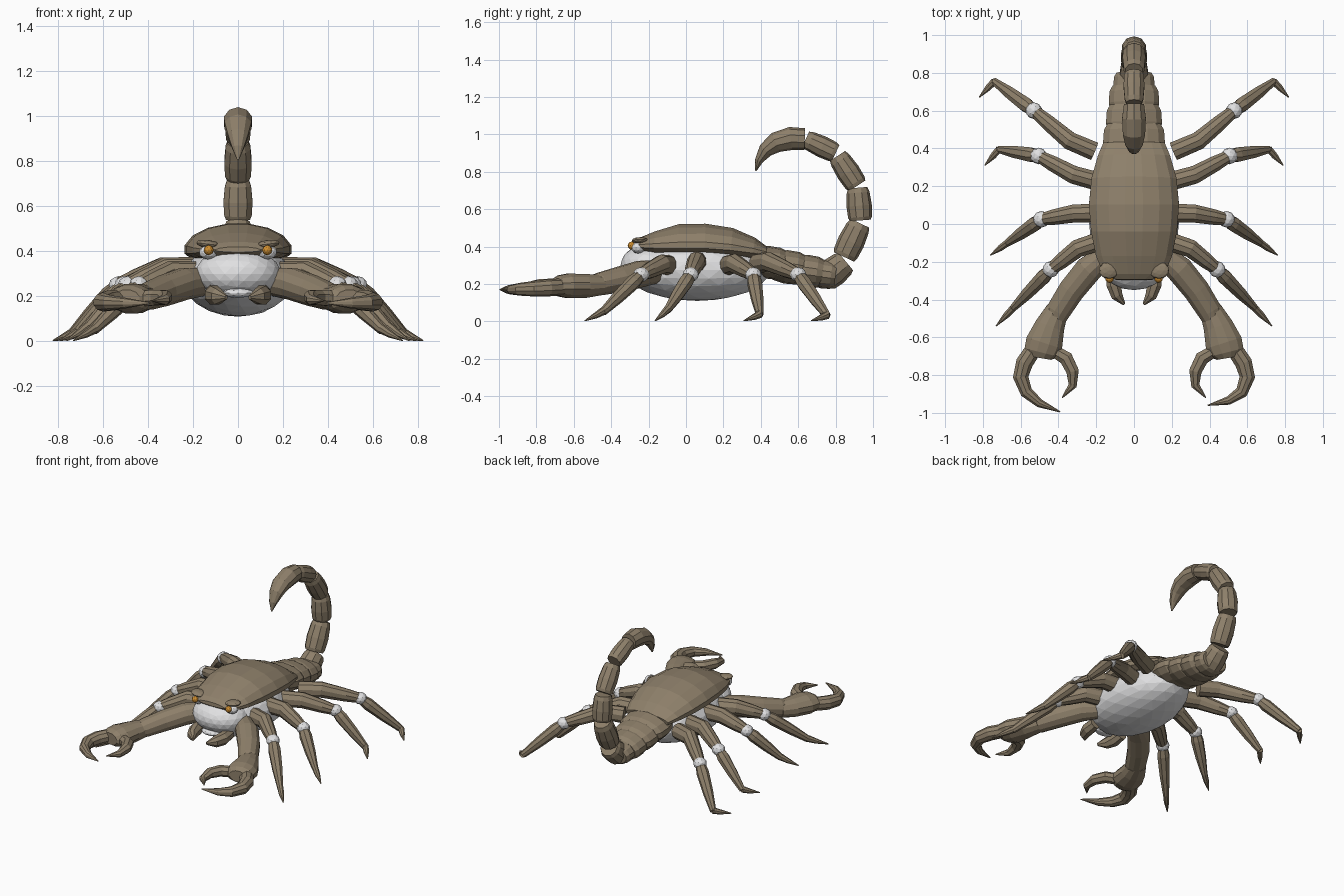
import bpy, bmesh, math
from mathutils import Vector, Matrix


def material(name, col):
    m = bpy.data.materials.new(name)
    m.diffuse_color = (*col, 1)
    return m


BROWN = material("brown_shell", (0.27, 0.215, 0.145))
WHITE = material("pale_white", (0.75, 0.75, 0.76))
ORANGE = material("amber_eye", (0.62, 0.27, 0.03))


def finish(name, bm, mat):
    bmesh.ops.recalc_face_normals(bm, faces=bm.faces[:])
    me = bpy.data.meshes.new(name)
    bm.to_mesh(me)
    bm.free()
    me.materials.append(mat)
    ob = bpy.data.objects.new(name, me)
    bpy.context.collection.objects.link(ob)
    return ob


def tube(name, rings, mat=BROWN, sides=10, side_axis=None):
    """Loft rings (x, y, z, half width, height up[, height down]) along a path."""
    bm = bmesh.new()
    pts = [Vector(r[:3]) for r in rings]
    loops = []
    for i, r in enumerate(rings):
        t = (pts[min(i + 1, len(pts) - 1)] - pts[max(i - 1, 0)]).normalized()
        side = Vector(side_axis) if side_axis else t.cross(Vector((0, 0, 1))).normalized()
        up = side.cross(t).normalized()
        down = r[5] if len(r) > 5 else r[4]
        loop = []
        for k in range(sides):
            a = 2 * math.pi * (k + 0.5) / sides
            h = r[4] if math.sin(a) > 0 else down
            loop.append(bm.verts.new(pts[i] + side * r[3] * math.cos(a) + up * h * math.sin(a)))
        loops.append(loop)
    for a, b in zip(loops, loops[1:]):
        for k in range(sides):
            n = (k + 1) % sides
            bm.faces.new((a[k], a[n], b[n], b[k]))
    bm.faces.new(loops[0])
    bm.faces.new(loops[-1])
    return finish(name, bm, mat)


def blob(name, loc, radii, mat, detail=2, tilt=0):
    bm = bmesh.new()
    bmesh.ops.create_icosphere(bm, subdivisions=detail, radius=1)
    bm.transform(Matrix.Translation(loc) @ Matrix.Rotation(tilt, 4, 'Y') @ Matrix.Diagonal((*radii, 1)))
    return finish(name, bm, mat)


# Belly, head and lip
blob("belly", (0, 0.06, 0.275), (0.243, 0.39, 0.165), WHITE, 3)
blob("head", (0, -0.19, 0.30), (0.19, 0.16, 0.115), WHITE, 3)
blob("lower_lip", (0, -0.30, 0.215), (0.07, 0.04, 0.022), WHITE)

# Domed back shell
tube("back_shell", [
    (0, -0.295, 0.405, 0.10, 0.015, 0.01), (0, -0.265, 0.402, 0.165, 0.04, 0.03),
    (0, -0.17, 0.40, 0.205, 0.082, 0.045), (0, -0.04, 0.40, 0.232, 0.122, 0.05),
    (0, 0.10, 0.40, 0.243, 0.125, 0.05), (0, 0.24, 0.39, 0.23, 0.112, 0.05),
    (0, 0.36, 0.375, 0.195, 0.075, 0.05), (0, 0.43, 0.365, 0.165, 0.035, 0.04)],
    sides=16, side_axis=(1, 0, 0))

# Abdomen rings that taper into the tail
for i, (y0, y1, z0, z1, w, h) in enumerate([
        (0.36, 0.53, 0.325, 0.305, 0.168, 0.088), (0.47, 0.63, 0.30, 0.28, 0.152, 0.09),
        (0.58, 0.73, 0.278, 0.258, 0.137, 0.087), (0.68, 0.80, 0.26, 0.245, 0.112, 0.077)]):
    tube(f"abdomen_ring_{i + 1}", [
        (0, y0, z0, w * 0.9, h * 0.85), (0, y0 * 0.6 + y1 * 0.4, z0 * 0.6 + z1 * 0.4, w, h),
        (0, y0 * 0.2 + y1 * 0.8, z0 * 0.2 + z1 * 0.8, w * 0.97, h * 0.97),
        (0, y1, z1, w * 0.85, h * 0.82)], sides=14, side_axis=(1, 0, 0))

# Curled tail segments: start, end (y, z), half width
for i, (a, b, r) in enumerate([
        ((0.74, 0.225), (0.855, 0.32), 0.079), ((0.845, 0.345), (0.93, 0.525), 0.072),
        ((0.932, 0.54), (0.918, 0.715), 0.068), ((0.915, 0.725), (0.81, 0.885), 0.064),
        ((0.80, 0.90), (0.64, 0.975), 0.058)]):
    a, b = Vector((0, *a)), Vector((0, *b))
    tube(f"tail_segment_{i + 1}", [
        (*a.lerp(b, f), r * s, r * s) for f, s in ((0, 0.82), (0.1, 0.94), (0.45, 1), (0.85, 0.9), (1, 0.76))],
        side_axis=(1, 0, 0))

# Stinger
tube("stinger", [
    (0, 0.635, 0.975, 0.056, 0.058), (0, 0.56, 0.978, 0.066, 0.062),
    (0, 0.48, 0.957, 0.062, 0.055), (0, 0.425, 0.915, 0.048, 0.04),
    (0, 0.39, 0.86, 0.028, 0.022), (0, 0.373, 0.805, 0.004, 0.004)], side_axis=(1, 0, 0))

# Legs: hip, bend, knee, ankle, toe
LEGS = [
    [(0.18, -0.09, 0.30), (0.30, -0.13, 0.305), (0.44, -0.24, 0.25), (0.64, -0.445, 0.05), (0.73, -0.54, 0.004)],
    [(0.18, 0.06, 0.32), (0.32, 0.055, 0.32), (0.49, 0.025, 0.25), (0.67, -0.10, 0.06), (0.76, -0.165, 0.004)],
    [(0.19, 0.225, 0.30), (0.32, 0.26, 0.31), (0.505, 0.36, 0.25), (0.715, 0.395, 0.035), (0.79, 0.31, 0.004)],
    [(0.21, 0.385, 0.31), (0.34, 0.44, 0.32), (0.53, 0.60, 0.25), (0.74, 0.755, 0.03), (0.82, 0.67, 0.004)],
]
for s, label in ((1, "right"), (-1, "left")):
    for i, leg in enumerate(LEGS):
        hip, bend, knee, ankle, toe = [Vector((p[0] * s, p[1], p[2])) for p in leg]
        tag = f"{label}_{i + 1}"
        tube("upper_leg_" + tag, [(*hip, 0.052, 0.055), (*bend, 0.05, 0.053),
                                  (*bend.lerp(knee, 0.6), 0.043, 0.044), (*knee, 0.033, 0.033)])
        blob("knee_" + tag, knee, (0.044, 0.044, 0.04), WHITE)
        tube("lower_leg_" + tag, [(*knee, 0.03, 0.03), (*knee.lerp(ankle, 0.2), 0.041, 0.04),
                                  (*knee.lerp(ankle, 0.6), 0.034, 0.034), (*ankle, 0.02, 0.022)], sides=8)
        tube("foot_" + tag, [(*(ankle + Vector((0, 0, 0.004))), 0.02, 0.022),
                             (*ankle.lerp(toe, 0.4), 0.018, 0.016), (*toe, 0.003, 0.003)], sides=8)

    # Pincer arm and swollen hand
    tube("arm_" + label, [
        (s * 0.16, -0.17, 0.265, 0.06, 0.065), (s * 0.24, -0.24, 0.255, 0.075, 0.072),
        (s * 0.33, -0.35, 0.225, 0.072, 0.07), (s * 0.40, -0.46, 0.20, 0.067, 0.062),
        (s * 0.42, -0.51, 0.195, 0.055, 0.05)], sides=12)
    tube("hand_" + label, [
        (s * 0.405, -0.45, 0.195, 0.06, 0.055), (s * 0.445, -0.54, 0.19, 0.082, 0.066),
        (s * 0.475, -0.63, 0.19, 0.102, 0.068), (s * 0.49, -0.68, 0.19, 0.095, 0.058),
        (s * 0.495, -0.71, 0.19, 0.06, 0.04)], sides=12)
    reach = 0.035 if s < 0 else 0.0
    tube("outer_claw_" + label, [
        (s * 0.53, -0.66, 0.185, 0.045, 0.045), (s * 0.58, -0.735, 0.18, 0.048, 0.046),
        (s * 0.60, -0.81, 0.175, 0.043, 0.042), (s * 0.57, -0.89, 0.172, 0.035, 0.034),
        (s * 0.50, -0.935 - reach * 0.4, 0.17, 0.024, 0.024),
        (s * 0.39, -0.96 - reach, 0.17, 0.003, 0.003)])
    tube("inner_claw_" + label, [
        (s * 0.42, -0.675, 0.19, 0.035, 0.037), (s * 0.36, -0.71, 0.195, 0.04, 0.037),
        (s * 0.325, -0.78, 0.195, 0.036, 0.034), (s * 0.325, -0.855, 0.185, 0.024, 0.024),
        (s * 0.38, -0.92, 0.18, 0.003, 0.003)], sides=8)

    # Jaw, eye and heavy brow
    tube("jaw_" + label, [
        (s * 0.11, -0.25, 0.215, 0.035, 0.04), (s * 0.108, -0.32, 0.205, 0.042, 0.045),
        (s * 0.09, -0.38, 0.20, 0.033, 0.038), (s * 0.052, -0.425, 0.195, 0.008, 0.01)], sides=8)
    blob("eyeball_" + label, (s * 0.13, -0.255, 0.395), (0.044, 0.04, 0.032), WHITE)
    blob("iris_" + label, (s * 0.13, -0.29, 0.405), (0.022, 0.022, 0.022), ORANGE)
    blob("brow_" + label, (s * 0.133, -0.245, 0.432), (0.054, 0.045, 0.018), BROWN, tilt=-s * 0.12)
